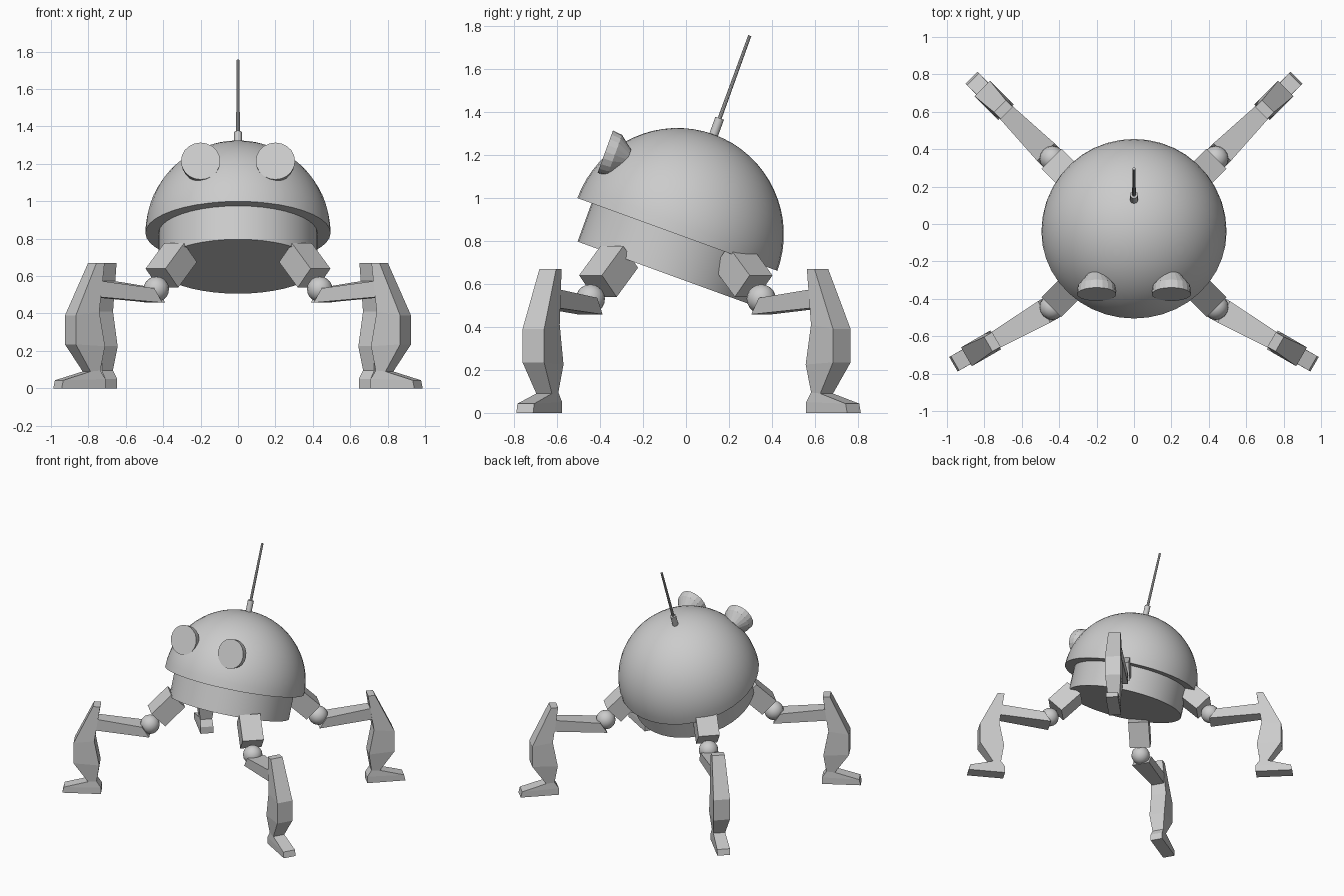
import bpy, bmesh
from math import radians, sin, cos, pi
from mathutils import Matrix, Vector

cube = bpy.data.objects.get("Cube")
if cube:
    bpy.data.objects.remove(cube)

grey = bpy.data.materials.new("light_grey")
grey.use_nodes = True
colour = (0.6, 0.6, 0.6, 1)
grey.diffuse_color = colour
grey.node_tree.nodes["Principled BSDF"].inputs["Base Color"].default_value = colour


def finish(name, bm, matrix=Matrix(), smooth=False):
    bmesh.ops.recalc_face_normals(bm, faces=bm.faces)
    mesh = bpy.data.meshes.new(name)
    bm.to_mesh(mesh)
    bm.free()
    mesh.materials.append(grey)
    mesh.transform(matrix)
    obj = bpy.data.objects.new(name, mesh)
    bpy.context.collection.objects.link(obj)
    if smooth:
        bpy.ops.object.select_all(action='DESELECT')
        obj.select_set(True)
        bpy.context.view_layer.objects.active = obj
        bpy.ops.object.shade_smooth_by_angle(angle=radians(35))
    return obj


def skin(bm, rings):
    """Bridge equal rings of points and cap both ends."""
    loops = [[bm.verts.new(p) for p in ring] for ring in rings]
    for a, b in zip(loops, loops[1:]):
        for i in range(len(a)):
            j = (i + 1) % len(a)
            bm.faces.new((a[i], a[j], b[j], b[i]))
    bm.faces.new(loops[0])
    bm.faces.new(loops[-1])


def lathe(name, profile, segments, matrix, smooth=True):
    """Turn (radius, height) points around the z axis."""
    bm = bmesh.new()
    skin(bm, [[(r * cos(2 * pi * i / segments), r * sin(2 * pi * i / segments), z)
               for i in range(segments)] for r, z in profile])
    return finish(name, bm, matrix, smooth)


def limb(name, sections, matrix):
    """Box limb from (inner s, inner z, outer s, outer z, half width)."""
    bm = bmesh.new()
    skin(bm, [[(s0, -w, z0), (s1, -w, z1), (s1, w, z1), (s0, w, z0)]
              for s0, z0, s1, z1, w in sections])
    return finish(name, bm, matrix)


# Tilted body: dome, hull and antenna share one axis
body = Matrix.Translation((0, -0.04, 0.83)) @ Matrix.Rotation(radians(-20), 4, 'X')
R = 0.495
dome = [(R * cos(a), R * sin(a)) for a in (i * pi / 32 for i in range(16))]
lathe("dome", dome + [(0.004, R)], 40, body)
lathe("hull", [(0.425, -0.19), (0.425, 0.02)], 40, body)
lathe("antenna_collar", [(0.021, 0.47), (0.021, 0.575)], 12, body)
lathe("antenna_rod", [(0.01, 0.55), (0.008, 0.984)], 10, body)

# Eyes: flat discs with tapering backs
for side, x in (("left", 0.2), ("right", -0.2)):
    place = body @ Matrix.Translation((x, -0.447, 0.247)) @ Matrix.Rotation(pi / 2, 4, 'X')
    lathe(side + "_eye", [(0.05, -0.11), (0.1, -0.047), (0.105, 0)], 20, place, False)

# Legs: hip block, ball joint, upper leg, lower leg with foot
upper = [(0, 0.458, 0.05, 0.535, 0.066), (0.4, 0.49, 0.4, 0.578, 0.045)]
lower = [(0.345, 0.67, 0.395, 0.67, 0.045),
         (0.385, 0.41, 0.53, 0.39, 0.058),
         (0.35, 0.225, 0.53, 0.235, 0.058),
         (0.37, 0.095, 0.43, 0.09, 0.042),
         (0.34, 0.05, 0.6, 0.043, 0.045),
         (0.34, 0, 0.61, 0, 0.045)]

for end, y, angle in (("front", -0.445, -30), ("back", 0.35, 45)):
    for side, sx in (("left", 1), ("right", -1)):
        name = end + "_" + side
        mirror = Matrix.Scale(sx, 4, (1, 0, 0))
        joint = Vector((0.437, y, 0))
        place = mirror @ Matrix.Translation(joint) @ Matrix.Rotation(radians(angle), 4, 'Z')
        legs = [limb(name + "_upper_leg", upper, place),
                limb(name + "_lower_leg", lower, place)]

        bm = bmesh.new()
        bmesh.ops.create_uvsphere(bm, u_segments=16, v_segments=10, radius=0.068)
        finish(name + "_ball", bm, mirror @ Matrix.Translation(joint + Vector((0, 0, 0.53))), True)

        sy = 1 if y > 0 else -1
        tip = joint + Vector((-0.03, -0.035 * sy, 0.59))
        root = tip + Vector((-0.1, -0.1 * sy, 0.135))
        bm = bmesh.new()
        bmesh.ops.create_cube(bm, size=1)
        bmesh.ops.scale(bm, vec=((tip - root).length, 0.15, 0.14), verts=bm.verts)
        turn = Matrix.Rotation(radians(45 * sy), 4, 'Z') @ Matrix.Rotation(radians(44), 4, 'Y')
        hip = finish(name + "_hip", bm, mirror @ Matrix.Translation((tip + root) / 2) @ turn)

        # Mirrored parts need their faces turned outwards again
        if sx < 0:
            for obj in legs + [hip, bpy.data.objects[name + "_ball"]]:
                obj.data.flip_normals()
